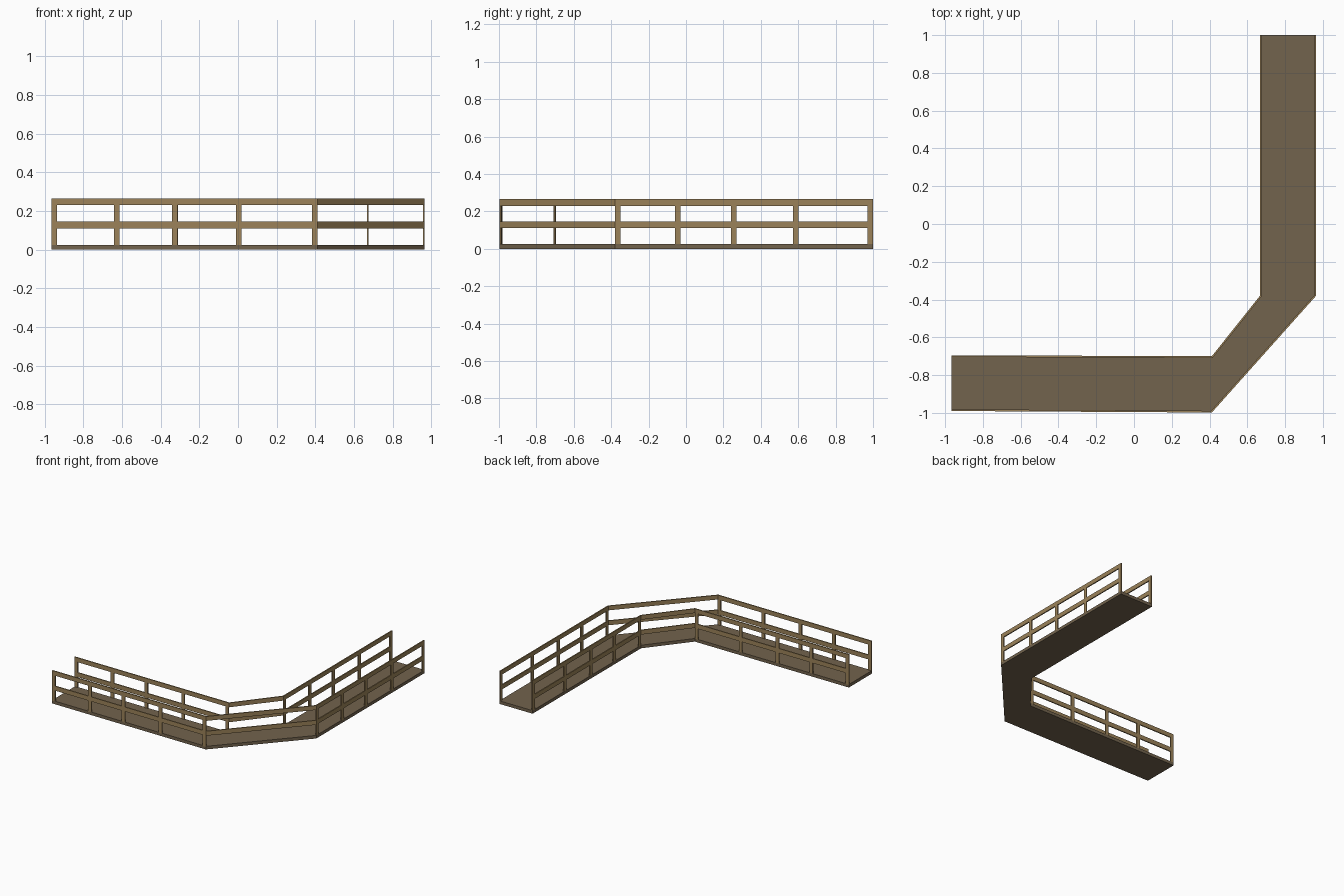
import bpy, bmesh
from mathutils import Vector

if "Cube" in bpy.data.objects:
    bpy.data.objects.remove(bpy.data.objects["Cube"])


def material(name, color):
    m = bpy.data.materials.new(name)
    m.diffuse_color = (*color, 1)
    m.use_nodes = True
    m.node_tree.nodes["Principled BSDF"].inputs["Base Color"].default_value = m.diffuse_color
    return m


deck_wood = material("deck_wood", (0.17, 0.125, 0.075))
rail_wood = material("rail_wood", (0.33, 0.225, 0.1))

# Walkway edges in plan, from the left end round to the back end
outer = [Vector(p) for p in ((-0.965, -0.99), (0.412, -0.998), (0.964, -0.38), (0.964, 1.0))]
inner = [Vector(p) for p in ((-0.965, -0.695), (0.412, -0.70), (0.667, -0.38), (0.667, 1.0))]
T = 0.009       # board thickness
POST_W = 0.029


def offset(path, d):
    """Mitred parallel copy of a plan path, moved to its left by d."""
    dirs = [(b - a).normalized() for a, b in zip(path, path[1:])]
    normals = [Vector((-v.y, v.x)) for v in dirs]
    result = []
    for i, p in enumerate(path):
        a, b = normals[max(i - 1, 0)], normals[min(i, len(normals) - 1)]
        result.append(p + (a + b) * d / (1 + a.dot(b)))
    return result


def strip(name, left, right, z0, z1, mat):
    """Closed band between two plan paths, from z0 to z1."""
    bm = bmesh.new()
    rings = [[bm.verts.new((p.x, p.y, z)) for p, z in ((l, z0), (r, z0), (r, z1), (l, z1))]
             for l, r in zip(left, right)]
    for a, b in zip(rings, rings[1:]):
        for i in range(4):
            j = (i + 1) % 4
            bm.faces.new((a[i], a[j], b[j], b[i]))
    bm.faces.new(rings[0])
    bm.faces.new(rings[-1])
    bmesh.ops.recalc_face_normals(bm, faces=bm.faces)
    me = bpy.data.meshes.new(name)
    bm.to_mesh(me)
    bm.free()
    me.materials.append(mat)
    ob = bpy.data.objects.new(name, me)
    bpy.context.collection.objects.link(ob)


# Deck
strip("deck", inner, outer, 0.0, 0.025, deck_wood)

# Railings: top rail, middle rail and flat posts along each edge
for side, path, d in (("outer", outer, T), ("inner", inner, -T)):
    strip(side + "_top_rail", path, offset(path, d), 0.23, 0.265, rail_wood)
    strip(side + "_middle_rail", path, offset(path, d), 0.11, 0.146, rail_wood)
    for leg, a, b, axis, centres in (
            ("front", path[0], path[1], 0, (-0.9505, -0.627, -0.326, 0.004, 0.3975)),
            ("side", path[2], path[3], 1, (-0.3655, -0.045, 0.255, 0.586, 0.9855))):
        for n, c in enumerate(centres):
            ends = [a.lerp(b, (c + s * POST_W / 2 - a[axis]) / (b[axis] - a[axis]))
                    for s in (-1, 1)]
            strip(f"{side}_{leg}_post_{n + 1}", ends, offset(ends, d * 0.95),
                  0.02, 0.264, rail_wood)
